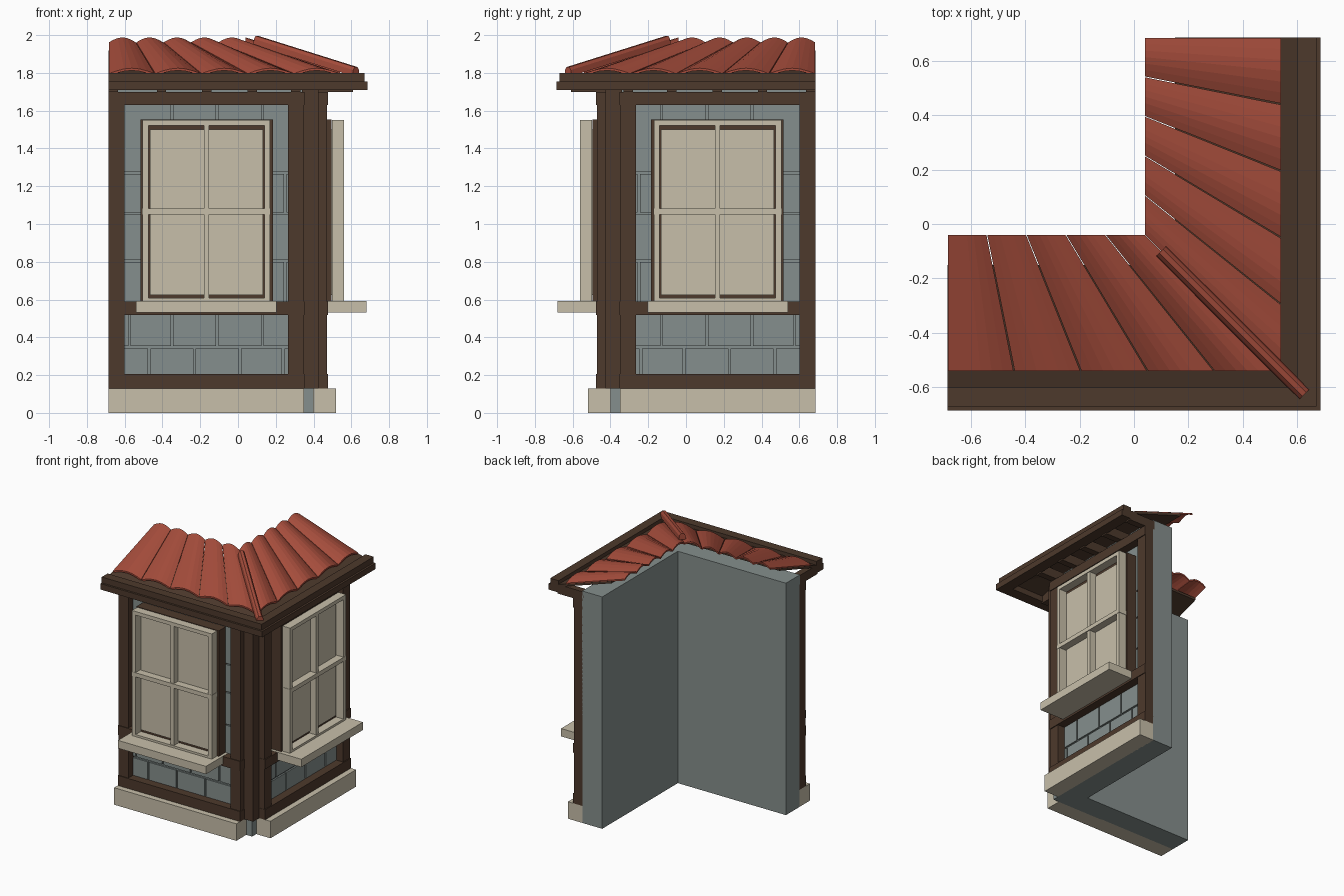
import bpy, bmesh, math
from mathutils import Matrix, Vector

if "Cube" in bpy.data.objects:
    bpy.data.objects.remove(bpy.data.objects["Cube"])


def material(name, rgb):
    m = bpy.data.materials.new(name)
    m.diffuse_color = (*rgb, 1)
    m.use_nodes = True
    m.node_tree.nodes["Principled BSDF"].inputs["Base Color"].default_value = m.diffuse_color
    return m


TIMBER = material("dark_timber", (0.074, 0.041, 0.025))
CREAM = material("cream_trim", (0.575, 0.52, 0.40))
STONE = material("grey_stone", (0.235, 0.275, 0.266))
CLAY = material("red_clay", (0.39, 0.076, 0.046))

# swaps the front wing onto the right wing across the corner diagonal
SWAP = Matrix(((0, -1, 0, 0), (-1, 0, 0, 0), (0, 0, 1, 0), (0, 0, 0, 1)))
END = -0.685   # free end of the wing


def finish(name, bm, mat, both=True):
    bmesh.ops.recalc_face_normals(bm, faces=bm.faces)
    if both:
        dup = bmesh.ops.duplicate(bm, geom=bm.verts[:] + bm.edges[:] + bm.faces[:])["geom"]
        bmesh.ops.transform(bm, matrix=SWAP, verts=[g for g in dup if isinstance(g, bmesh.types.BMVert)])
        bmesh.ops.reverse_faces(bm, faces=[g for g in dup if isinstance(g, bmesh.types.BMFace)])
    me = bpy.data.meshes.new(name)
    bm.to_mesh(me)
    bm.free()
    me.materials.append(mat)
    ob = bpy.data.objects.new(name, me)
    bpy.context.collection.objects.link(ob)
    return ob


def prism(bm, points, offset):
    """Extrude a closed polygon of 3D points by an offset."""
    a = [bm.verts.new(p) for p in points]
    b = [bm.verts.new(Vector(p) + Vector(offset)) for p in points]
    bm.faces.new(a)
    bm.faces.new(b[::-1])
    for i in range(len(a)):
        j = (i + 1) % len(a)
        bm.faces.new((a[i], b[i], b[j], a[j]))


def boxes(name, mat, items, both=True):
    """Each item is x0, x1, y0, y1, z0, z1."""
    bm = bmesh.new()
    for x0, x1, y0, y1, z0, z1 in items:
        prism(bm, [(x0, y0, z0), (x1, y0, z0), (x1, y1, z0), (x0, y1, z0)], (0, 0, z1 - z0))
    return finish(name, bm, mat, both)


# L-shaped wall
bm = bmesh.new()
prism(bm, [(END, -0.4, 0), (0.4, -0.4, 0), (0.4, -END, 0), (0.23, -END, 0),
           (0.23, -0.23, 0), (END, -0.23, 0)], (0, 0, 1.775))
finish("wall", bm, STONE, False)

# plinth
boxes("plinth", CREAM, [(END, 0.35, -0.52, -0.395, 0, 0.13)])

# timber frame
boxes("frame_posts", TIMBER, [(END, -0.60, -0.47, -0.395, 0.13, 1.70),
                              (0.265, 0.35, -0.47, -0.395, 0.13, 1.70)])
boxes("frame_beams", TIMBER, [(END, 0.352, -0.476, -0.395, z0, z1)
                              for z0, z1 in ((0.13, 0.207), (0.517, 0.59), (1.63, 1.70))])
boxes("corner_post", TIMBER, [(0.34, 0.425, -0.425, -0.34, 0.13, 1.72)], False)

# stone blocks: rows of z range and joint positions
rows = [(0.20, 0.342, (-0.47, -0.23, 0.01, 0.24)),
        (0.355, 0.52, (-0.575, -0.35, -0.11, 0.13)),
        (0.585, 0.80, (-0.45, -0.22, 0.02, 0.25)),
        (0.81, 1.05, (-0.35, -0.11, 0.13)),
        (1.06, 1.265, (-0.45, -0.22, 0.02, 0.25)),
        (1.275, 1.64, (-0.35, -0.11, 0.13))]
blocks = []
for z0, z1, joints in rows:
    edges = [-0.61, *joints, 0.275]
    for a, b in zip(edges, edges[1:]):
        blocks.append((a + 0.006, b - 0.006, -0.412, -0.398, z0, z1))
boxes("stone_blocks", STONE, blocks)

# window
boxes("window_box", TIMBER, [(-0.515, 0.184, -0.495, -0.395, 0.59, 1.553)])
panes = [(x0, x1, -0.505, -0.49, z0, z1)
         for x0, x1 in ((-0.467, -0.167), (-0.167, 0.133))
         for z0, z1 in ((0.625, 1.065), (1.065, 1.50))]
boxes("window_panes", CREAM, panes)
boxes("window_frame", CREAM, [
    (-0.506, -0.475, -0.56, -0.497, 0.59, 1.55),
    (0.14, 0.17, -0.56, -0.497, 0.59, 1.55),
    (-0.48, 0.15, -0.56, -0.497, 1.522, 1.55),
    (-0.48, 0.15, -0.56, -0.497, 0.585, 0.608),
    (-0.181, -0.153, -0.555, -0.497, 0.60, 1.53),
    (-0.509, 0.173, -0.562, -0.497, 1.05, 1.082)])
boxes("window_sill", CREAM, [(-0.54, 0.205, -0.68, -0.40, 0.532, 0.592)])

# eaves: stacked boards and short rafters
boxes("eave_lower_board", TIMBER, [(END, 0.685, -0.685, -0.60, 1.71, 1.755)])
boxes("eave_upper_board", TIMBER, [(END, 0.67, -0.67, -0.60, 1.755, 1.80)])
boxes("rafters", TIMBER, [(x, x + 0.05, -0.61, -0.39, 1.70, 1.77)
                          for x in (END, -0.43, -0.19, 0.05, 0.28)])

# sloping roof deck, mitred at the corner
bm = bmesh.new()
prism(bm, [(END, -0.61, 1.75), (0.61, -0.61, 1.75), (0.15, -0.15, 1.90), (END, -0.15, 1.90)],
      (0, 0, 0.018))
finish("roof_deck", bm, TIMBER)

# fanned arched tiles
bm = bmesh.new()
TILES, SEG = 5, 6
for i in range(TILES):
    rings = []
    for y, x_end, z, rise in ((-0.54, 0.54, 1.797, 0.028), (-0.04, 0.04, 1.962, 0.026)):
        w = (x_end - END) / TILES
        x0 = END + i * w
        top = []
        for k in range(SEG + 1):
            t = k / SEG
            top.append((x0 + w * (0.01 + 0.98 * t), y, z + rise * math.sin(math.pi * t)))
        low = [(x, yy, zz - 0.012) for x, yy, zz in reversed(top)]
        rings.append([bm.verts.new(p) for p in top + low])
    a, b = rings
    n = len(a)
    for k in range(n):
        bm.faces.new((a[k], a[(k + 1) % n], b[(k + 1) % n], b[k]))
    for ring in rings:   # strip caps
        for k in range(SEG):
            bm.faces.new((ring[k], ring[k + 1], ring[n - 2 - k], ring[n - 1 - k]))
finish("roof_tiles", bm, CLAY)

# hip ridge along the corner
bm = bmesh.new()
side = Vector((1, 1, 0)).normalized()
up = Vector((0, 0, 1))
start = Vector((0.10, -0.10, 1.968))
profile = [start + side * s + up * h for s, h in
           ((-0.026, -0.02), (-0.022, 0.012), (-0.01, 0.028), (0.01, 0.028), (0.022, 0.012), (0.026, -0.02))]
prism(bm, profile, (0.525, -0.525, -0.165))
finish("hip_ridge", bm, CLAY, False)
